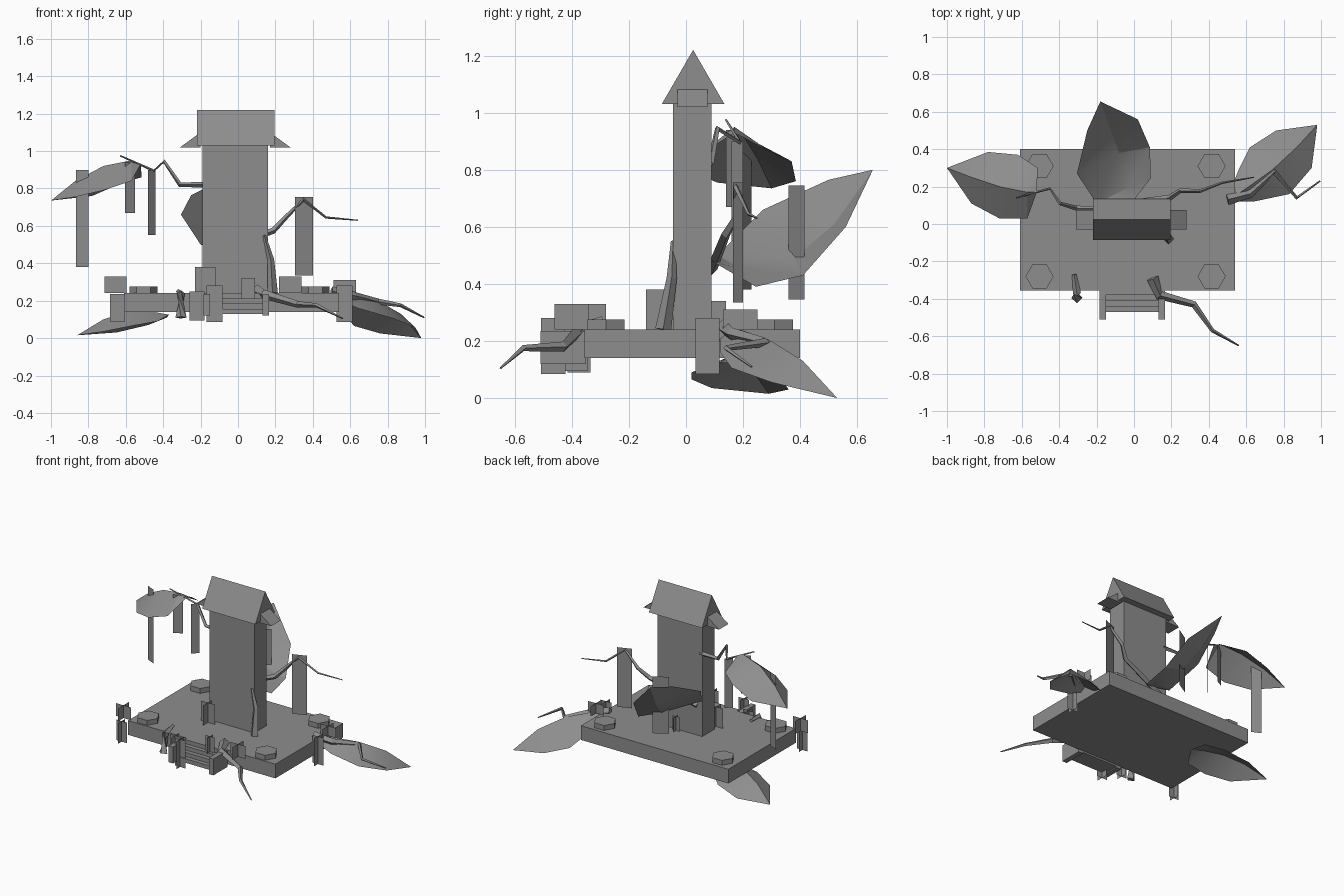
import bpy, math
from mathutils import Vector

grey = bpy.data.materials.new("stone grey")
grey.diffuse_color = (0.27, 0.27, 0.27, 1)


def make(name, verts, faces, smooth=False):
    me = bpy.data.meshes.new(name)
    me.from_pydata([tuple(v) for v in verts], [], faces)
    me.update()
    ob = bpy.data.objects.new(name, me)
    bpy.context.collection.objects.link(ob)
    me.materials.append(grey)
    if smooth:
        bpy.ops.object.select_all(action='DESELECT')
        ob.select_set(True)
        bpy.context.view_layer.objects.active = ob
        bpy.ops.object.shade_smooth_by_angle(angle=math.radians(25))
    return ob


def prism(name, a, b):
    """Solid between two matching end outlines, a's outline turning outward."""
    n = len(a)
    faces = [tuple(reversed(range(n))), tuple(range(n, 2 * n))]
    faces += [(i, (i + 1) % n, n + (i + 1) % n, n + i) for i in range(n)]
    return make(name, list(a) + list(b), faces)


def box(name, x0, x1, y0, y1, z0, z1):
    c = [(x0, y0), (x1, y0), (x1, y1), (x0, y1)]
    return prism(name, [(x, y, z0) for x, y in c], [(x, y, z1) for x, y in c])


def leaf(name, base, left, rib, right, tip):
    """Folded leaf: a rib with an edge of three points either side."""
    verts = [base] + left + rib + right + [tip]
    faces = [(0, 4, 1), (0, 7, 4), (3, 6, 10), (6, 9, 10)]
    for i in (0, 1):
        faces += [(1 + i, 4 + i, 5 + i, 2 + i), (4 + i, 7 + i, 8 + i, 5 + i)]
    return make(name, verts, faces, True)


def root(name, pts, r0, r1, sides=4):
    """Tapering angular tube along a path."""
    pts = [Vector(p) for p in pts]
    n = len(pts)
    verts, faces = [], []
    for i, p in enumerate(pts):
        d = (pts[min(i + 1, n - 1)] - pts[max(i - 1, 0)]).normalized()
        up = Vector((0, 0, 1)) if abs(d.z) < 0.9 else Vector((0, 1, 0))
        u = d.cross(up).normalized()
        w = u.cross(d)
        r = r0 + (r1 - r0) * i / (n - 1)
        for k in range(sides):
            t = 2 * math.pi * k / sides
            verts.append(p + r * (math.cos(t) * u + math.sin(t) * w))
    for i in range(n - 1):
        for k in range(sides):
            a, b = i * sides + k, i * sides + (k + 1) % sides
            faces.append((a, a + sides, b + sides, b))
    faces += [tuple(range(sides)), tuple(reversed(range((n - 1) * sides, n * sides)))]
    return make(name, verts, faces)


def plate(name, x0, y0, x1, y1, z0, z1):
    return make(name, [(x0, y0, z0), (x1, y1, z0), (x1, y1, z1), (x0, y0, z1)], [(0, 1, 2, 3)])


# Slab and tower
box("base_slab", -0.61, 0.54, -0.355, 0.40, 0.14, 0.24)
box("tower", -0.19, 0.16, -0.045, 0.09, 0.24, 1.03)

# Gabled roof with a small wedge awning at each end
gable = [(-0.085, 1.03), (0.135, 1.03), (0.025, 1.22)]
prism("roof", [(-0.22, y, z) for y, z in gable], [(0.195, y, z) for y, z in gable])
for name, xa, xb in (("left_awning", -0.20, -0.31), ("right_awning", 0.17, 0.28)):
    tri = [(xa, 1.02), (xb, 1.02), (xa, 1.10)]
    if xb < xa:
        tri.reverse()
    prism(name, [(x, -0.03, z) for x, z in reversed(tri)],
          [(x, 0.075, z) for x, z in reversed(tri)])

# Hexagonal bolts at the corners
for x in (-0.505, 0.415):
    for y in (-0.28, 0.31):
        ring = [(x + 0.075 * math.cos(k * math.pi / 3), y + 0.075 * math.sin(k * math.pi / 3))
                for k in range(6)]
        prism("corner_bolt", [(a, b, 0.24) for a, b in ring], [(a, b, 0.275) for a, b in ring])

# Front steps with side rails
for i in range(4):
    z = 0.24 - 0.028 * i
    box("step", -0.15, 0.135, -0.38 - 0.03 * i, -0.35, z - 0.028, z)
for x in (-0.185, 0.13):
    box("step_rail", x, x + 0.035, -0.51, -0.35, 0.12, 0.235)

# Crossed grass tufts: x, y, width, bottom, top
for x, y, w, z0, z1 in [
        (-0.655, -0.34, 0.12, 0.24, 0.33), (-0.645, -0.375, 0.08, 0.09, 0.235),
        (-0.175, -0.085, 0.11, 0.24, 0.38), (-0.125, -0.465, 0.085, 0.085, 0.28),
        (-0.22, -0.385, 0.08, 0.095, 0.25), (0.055, -0.39, 0.07, 0.21, 0.32),
        (0.28, -0.40, 0.12, 0.24, 0.33), (0.57, 0.19, 0.12, 0.24, 0.31),
        (0.57, 0.075, 0.085, 0.085, 0.28), (0.0, 0.11, 0.06, 0.24, 0.34)]:
    h = w / 2
    plate("grass_tuft", x - h, y, x + h, y, z0, z1)
    plate("grass_tuft", x, y - h, x, y + h, z0, z1)

# Flat hanging vines
for v in [(-0.865, 0.23, -0.80, 0.20, 0.38, 0.90), (-0.605, 0.14, -0.55, 0.17, 0.67, 0.94),
          (-0.48, 0.16, -0.44, 0.20, 0.55, 0.90), (0.305, 0.165, 0.40, 0.20, 0.335, 0.755),
          (-0.12, 0.36, -0.03, 0.415, 0.345, 0.745)]:
    plate("hanging_vine", *v)

# Leaves
leaf("back_leaf", (-0.03, 0.09, 0.48),
     [(-0.20, 0.11, 0.50), (-0.305, 0.27, 0.66), (-0.25, 0.50, 0.765)],
     [(-0.02, 0.20, 0.45), (-0.08, 0.38, 0.49), (-0.13, 0.52, 0.61)],
     [(0.09, 0.245, 0.39), (0.085, 0.41, 0.43), (0.02, 0.56, 0.60)],
     (-0.18, 0.655, 0.80))
leaf("upper_left_leaf", (-0.52, 0.17, 0.93),
     [(-0.515, 0.30, 0.86), (-0.62, 0.37, 0.83), (-0.78, 0.385, 0.76)],
     [(-0.57, 0.17, 0.95), (-0.72, 0.20, 0.92), (-0.87, 0.25, 0.84)],
     [(-0.57, 0.03, 0.84), (-0.72, 0.03, 0.79), (-0.87, 0.11, 0.755)],
     (-1.0, 0.30, 0.735))
leaf("right_leaf", (0.49, 0.12, 0.23),
     [(0.56, 0.29, 0.14), (0.62, 0.41, 0.065), (0.76, 0.50, 0.025)],
     [(0.60, 0.19, 0.24), (0.74, 0.29, 0.205), (0.87, 0.41, 0.13)],
     [(0.64, 0.12, 0.16), (0.83, 0.16, 0.105), (0.95, 0.30, 0.055)],
     (0.98, 0.53, 0.0))
leaf("lower_left_leaf", (-0.37, 0.12, 0.125),
     [(-0.38, 0.25, 0.11), (-0.48, 0.33, 0.07), (-0.65, 0.36, 0.03)],
     [(-0.45, 0.14, 0.14), (-0.59, 0.18, 0.14), (-0.72, 0.23, 0.10)],
     [(-0.43, 0.02, 0.09), (-0.57, 0.02, 0.065), (-0.72, 0.09, 0.035)],
     (-0.86, 0.29, 0.015))

# Branches and roots
root("upper_left_branch", [(-0.17, 0.08, 0.82), (-0.31, 0.085, 0.82), (-0.395, 0.11, 0.945),
                           (-0.45, 0.19, 0.895), (-0.63, 0.14, 0.975)], 0.016, 0.004)
root("right_branch", [(-0.15, 0.09, 0.45), (0.19, 0.14, 0.575), (0.25, 0.18, 0.64),
                      (0.35, 0.175, 0.74), (0.47, 0.22, 0.645), (0.64, 0.25, 0.63)], 0.02, 0.003)
root("tower_root", [(0.185, -0.08, 0.24), (0.175, -0.05, 0.42), (0.14, -0.045, 0.55)], 0.028, 0.008)
root("front_right_root", [(0.10, -0.29, 0.255), (0.135, -0.38, 0.235), (0.32, -0.43, 0.18),
                          (0.42, -0.57, 0.175), (0.56, -0.65, 0.105)], 0.032, 0.004)
root("front_left_root", [(-0.32, -0.27, 0.25), (-0.305, -0.37, 0.24), (-0.305, -0.395, 0.11)],
     0.012, 0.03)
root("side_root", [(0.50, 0.13, 0.25), (0.62, 0.16, 0.225), (0.75, 0.28, 0.195),
                   (0.87, 0.14, 0.175), (0.995, 0.23, 0.11)], 0.028, 0.004)
